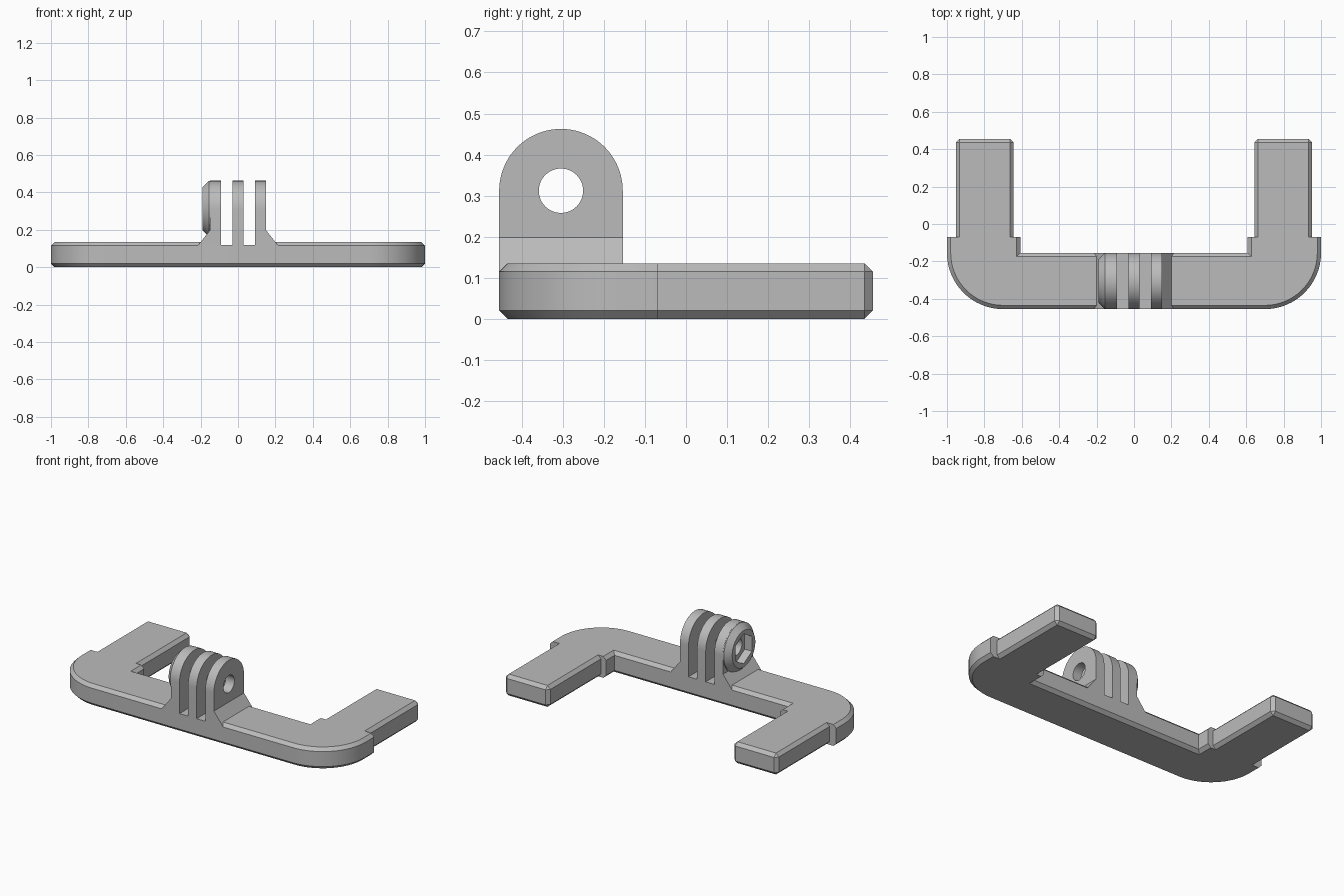
import bpy
import bmesh
from math import cos, sin, pi, radians
from mathutils import Matrix, Vector

if "Cube" in bpy.data.objects:
    bpy.data.objects.remove(bpy.data.objects["Cube"], do_unlink=True)

HEIGHT, CHAMFER = 0.135, 0.02
FRONT, BACK, STEP = -0.455, 0.455, -0.07      # y of the main planes
BAR_BACK = -0.154
EYE_Y, EYE_Z, EYE_R = (FRONT + BAR_BACK) / 2, 0.312, (BAR_BACK - FRONT) / 2

grey = bpy.data.materials.new("plain grey")
grey.use_nodes = True
grey.diffuse_color = (0.5, 0.5, 0.5, 1)
grey.node_tree.nodes["Principled BSDF"].inputs["Base Color"].default_value = (0.5, 0.5, 0.5, 1)


def finish(name, bm):
    bmesh.ops.recalc_face_normals(bm, faces=bm.faces[:])
    mesh = bpy.data.meshes.new(name)
    bm.to_mesh(mesh)
    bm.free()
    mesh.materials.append(grey)
    obj = bpy.data.objects.new(name, mesh)
    bpy.context.collection.objects.link(obj)
    return obj


def prism(points, axis, start, end):
    """Extrude a 2D outline along one axis, given as 0, 1 or 2."""
    bm = bmesh.new()
    verts = []
    for p in points:
        co = list(p)
        co.insert(axis, start)
        verts.append(bm.verts.new(co))
    face = bm.faces.new(verts)
    out = bmesh.ops.extrude_face_region(bm, geom=[face])
    shift = Vector((0, 0, 0))
    shift[axis] = end - start
    moved = [g for g in out["geom"] if isinstance(g, bmesh.types.BMVert)]
    bmesh.ops.translate(bm, verts=moved, vec=shift)
    return bm


def rect(a0, a1, b0, b1):
    return [(a0, b0), (a1, b0), (a1, b1), (a0, b1)]


def chamfer(bm, edges, size):
    bmesh.ops.bevel(bm, geom=edges, offset=size, offset_type='OFFSET',
                    segments=1, profile=0.5, affect='EDGES')


def rod(radius, x0, x1, sides):
    """Cylinder lying along x, with a corner pointing up."""
    bm = bmesh.new()
    turn = Matrix.Rotation(-pi / 2, 4, 'Y') @ Matrix.Rotation(pi / 2, 4, 'Z')
    bmesh.ops.create_cone(bm, cap_ends=True, segments=sides, radius1=radius, radius2=radius,
                          depth=x1 - x0,
                          matrix=Matrix.Translation(((x0 + x1) / 2, EYE_Y, EYE_Z)) @ turn)
    return bm


def combine(target, bm, operation):
    tool = finish("helper", bm)
    tool.hide_render = True
    mod = target.modifiers.new("combine", 'BOOLEAN')
    mod.operation = operation
    mod.solver = 'EXACT'
    mod.object = tool
    bpy.context.view_layer.objects.active = target
    bpy.ops.object.modifier_apply(modifier=mod.name)
    bpy.data.objects.remove(tool, do_unlink=True)


# Bar with rounded outer corners and short, wide returns
corner = [(0.7 + 0.3 * cos(a), FRONT + 0.3 - 0.3 * sin(a))
          for a in (i * pi / 32 for i in range(17))]
half = [(0.607, BAR_BACK), (0.607, 0.05), (1, 0.05)] + corner
outline = half + [(-x, y) for x, y in reversed(half)]
bm = prism(outline, 2, 0, HEIGHT)
chamfer(bm, [e for e in bm.edges if abs(e.verts[0].co.z - e.verts[1].co.z) < 0.001], CHAMFER)
bmesh.ops.bisect_plane(bm, geom=bm.verts[:] + bm.edges[:] + bm.faces[:],
                       plane_co=(0, STEP, 0), plane_no=(0, 1, 0), clear_outer=True)
bmesh.ops.holes_fill(bm, edges=[e for e in bm.edges if e.is_boundary])
bar = finish("curved_bar", bm)
# Seat under the mount, so its slots reach into the bar
combine(bar, prism(rect(-0.15, 0.15, -0.6, 0), 2, 0.116, 0.3), 'DIFFERENCE')

# Chamfered arms, one on each side
arms = []
for side, name in ((1, "left_arm"), (-1, "right_arm")):
    xs = sorted((side * 0.643, side * 0.953))
    bm = prism(rect(*xs, STEP - 0.1, BACK), 2, 0, HEIGHT)
    chamfer(bm, bm.edges[:], CHAMFER)
    bmesh.ops.bisect_plane(bm, geom=bm.verts[:] + bm.edges[:] + bm.faces[:],
                           plane_co=(0, STEP, 0), plane_no=(0, 1, 0), clear_inner=True)
    arms.append(finish(name, bm))

# Mount: flared foot, arched block and nut boss, then slots and holes
foot = [(-0.215, 0.115), (0.215, 0.115), (0.15, 0.198), (-0.15, 0.198)]
mount = finish("finned_mount", prism(foot, 1, FRONT, BAR_BACK))
arch = [(FRONT, 0.15), (BAR_BACK, 0.15)]
arch += [(EYE_Y + EYE_R * cos(i * pi / 40), EYE_Z + EYE_R * sin(i * pi / 40)) for i in range(41)]
combine(mount, prism(arch, 0, -0.15, 0.15), 'UNION')

boss = rod(EYE_R - 0.001, -0.19, -0.13, 64)
chamfer(boss, [e for e in boss.edges if all(v.co.x < -0.18 for v in e.verts)], 0.034)
combine(mount, boss, 'UNION')

for x in (-0.06, 0.06):
    combine(mount, prism(rect(x - 0.03, x + 0.03, -0.6, 0), 2, 0.118, 0.6), 'DIFFERENCE')
combine(mount, rod(0.054, -0.3, 0.3, 48), 'DIFFERENCE')
combine(mount, rod(0.094, -0.3, -0.14, 6), 'DIFFERENCE')

# Smooth the round surfaces and keep every chamfer crisp
bpy.ops.object.select_all(action='DESELECT')
for obj in [bar, mount] + arms:
    obj.select_set(True)
bpy.context.view_layer.objects.active = bar
bpy.ops.object.shade_smooth_by_angle(angle=radians(25))
